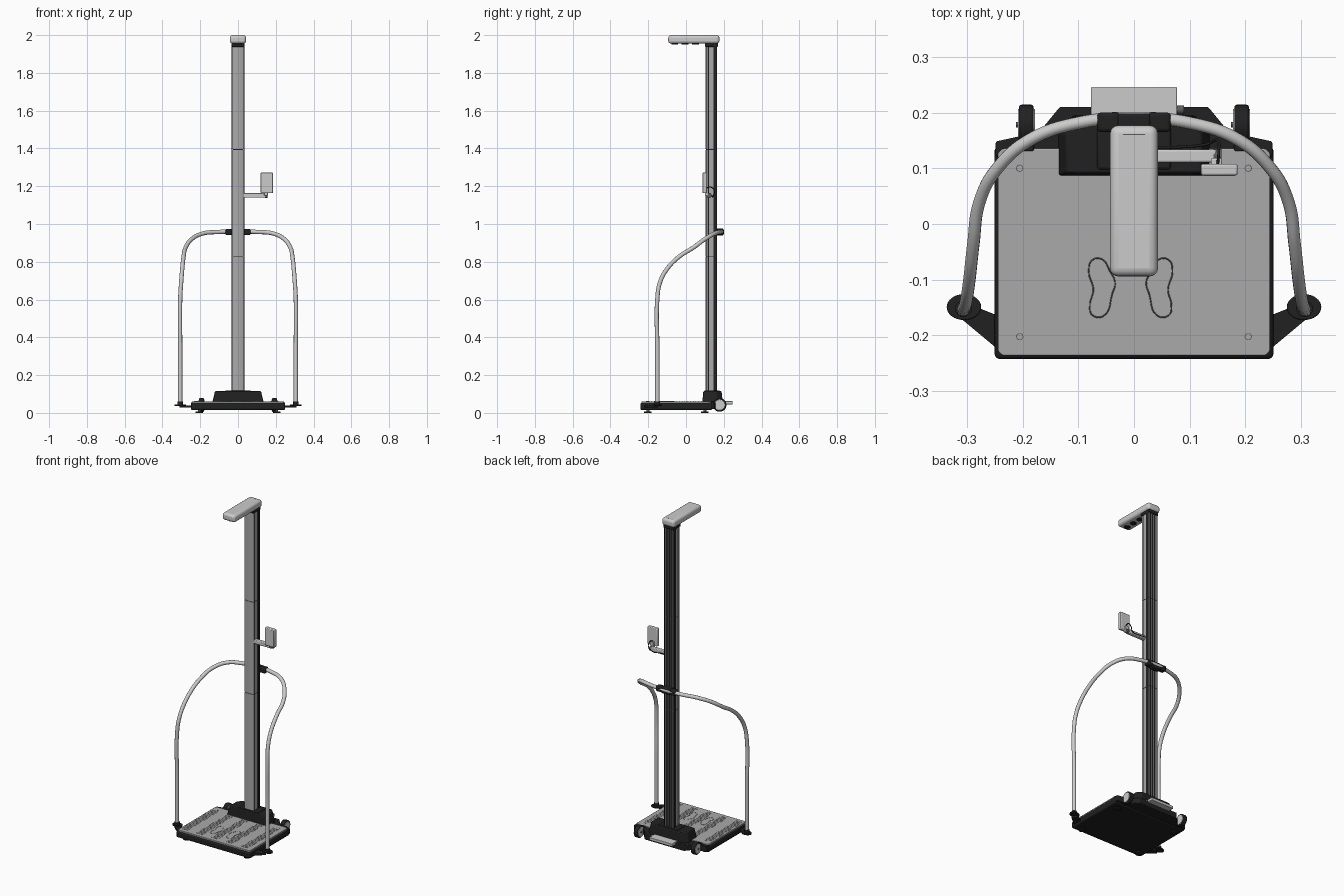
import bpy, bmesh, math
from mathutils import Vector

cube = bpy.data.objects.get("Cube")
if cube:
    bpy.data.objects.remove(cube, do_unlink=True)


def material(name, value):
    m = bpy.data.materials.new(name)
    m.use_nodes = True
    m.diffuse_color = (value, value, value, 1)
    m.node_tree.nodes["Principled BSDF"].inputs["Base Color"].default_value = (value, value, value, 1)
    return m


BLACK = material("black plastic", 0.015)
GREY = material("brushed grey", 0.4)
LIGHT = material("light grey", 0.6)
DARK = material("dark grey", 0.11)


def finish(name, bm, mat, bevel=0, segments=2):
    bmesh.ops.recalc_face_normals(bm, faces=bm.faces)
    mesh = bpy.data.meshes.new(name)
    bm.to_mesh(mesh)
    bm.free()
    mesh.materials.append(mat)
    ob = bpy.data.objects.new(name, mesh)
    bpy.context.collection.objects.link(ob)
    if bevel:
        mod = ob.modifiers.new("soft edges", "BEVEL")
        mod.width, mod.segments = bevel, segments
    bpy.ops.object.select_all(action="DESELECT")
    ob.select_set(True)
    bpy.context.view_layer.objects.active = ob
    bpy.ops.object.shade_smooth_by_angle(angle=math.radians(35))
    return ob


def add_box(bm, lo, hi):
    verts = bmesh.ops.create_cube(bm, size=1)["verts"]
    for v in verts:
        v.co = Vector([a + (b - a) * (c + 0.5) for a, b, c in zip(lo, hi, v.co)])


def box(name, lo, hi, mat, bevel=0, segments=2):
    bm = bmesh.new()
    add_box(bm, lo, hi)
    return finish(name, bm, mat, bevel, segments)


def prism(name, points, z0, z1, mat, bevel=0, segments=2, top_scale=1, pivot=(0, 0)):
    """Extrude a plan outline upward, optionally tapering to the pivot."""
    bm = bmesh.new()
    low = [bm.verts.new((x, y, z0)) for x, y in points]
    p = Vector(pivot)
    high = []
    for x, y in points:
        q = p + (Vector((x, y)) - p) * top_scale
        high.append(bm.verts.new((q.x, q.y, z1)))
    bm.faces.new(low)
    bm.faces.new(high)
    n = len(points)
    for i in range(n):
        bm.faces.new((low[i], low[(i + 1) % n], high[(i + 1) % n], high[i]))
    return finish(name, bm, mat, bevel, segments)


def mirrored(half):
    return half + [(-x, y) for x, y in reversed(half)]


def cylinder(name, center, radius, depth, mat, axis="Z", bevel=0, sides=32, stretch=1):
    bm = bmesh.new()
    bmesh.ops.create_cone(bm, cap_ends=True, segments=sides, radius1=radius, radius2=radius, depth=depth)
    for v in bm.verts:
        x, y, z = v.co
        v.co = Vector((z, x, y) if axis == "X" else (x, y * stretch, z)) + Vector(center)
    return finish(name, bm, mat, bevel)


def tube(name, points, radius, mat, closed=False, kind="BEZIER"):
    curve = bpy.data.curves.new(name, "CURVE")
    curve.dimensions = "3D"
    curve.bevel_depth, curve.bevel_resolution = radius, 4
    curve.resolution_u, curve.use_fill_caps = 8, True
    s = curve.splines.new("BEZIER")
    s.bezier_points.add(len(points) - 1)
    for bp, co in zip(s.bezier_points, points):
        bp.co = co
        bp.handle_left_type = bp.handle_right_type = "AUTO"
    s.use_cyclic_u = closed
    curve.materials.append(mat)
    ob = bpy.data.objects.new(name, curve)
    bpy.context.collection.objects.link(ob)
    return ob


# Weighing platform
box("platform_base", (-0.25, -0.242, 0.015), (0.25, 0.14, 0.053), BLACK, 0.008)
prism("platform_plate", mirrored([(0.236, -0.236), (0.244, -0.228), (0.244, 0.127), (0.236, 0.135)]),
      0.05, 0.061, GREY, 0.002)

# Raised anti-slip ribs in five columns
ribs = bmesh.new()
for col in range(5):
    x = -0.213 + col * 0.1018
    for row in range(21):
        y = -0.21 + row * 0.0146
        add_box(ribs, (x - 0.021, y - 0.0013, 0.06), (x + 0.021, y + 0.0013, 0.0625))
finish("anti_slip_ribs", ribs, GREY)

# Outlined footprints on the plate
foot = [(0.043, -0.165), (0.063, -0.163), (0.067, -0.145), (0.061, -0.118), (0.069, -0.085),
        (0.063, -0.065), (0.046, -0.063), (0.031, -0.085), (0.022, -0.105), (0.027, -0.125)]
for side, label in ((1, "left"), (-1, "right")):
    shift = 0 if side > 0 else -0.012
    tube(label + "_footprint", [(side * x + shift, y, 0.061) for x, y in foot], 0.0012, DARK, True)

# Adjustable feet and plate screws
for side, label in ((1, "left"), (-1, "right")):
    for y, end in ((-0.202, "front"), (0.1, "rear")):
        x = side * 0.205
        cylinder(f"{label}_{end}_foot", (x, y, 0.004), 0.02, 0.008, BLACK)
        cylinder(f"{label}_{end}_foot_stem", (x, y, 0.012), 0.008, 0.016, DARK)
        cylinder(f"{label}_{end}_screw_rim", (x, y, 0.061), 0.0065, 0.002, DARK)
        cylinder(f"{label}_{end}_screw", (x, y, 0.0615), 0.005, 0.002, GREY)

# Rear chassis and column housing
prism("rear_chassis", mirrored([(0.248, 0.12), (0.248, 0.148), (0.17, 0.165), (0.133, 0.21)]),
      0.02, 0.056, BLACK, 0.003)
prism("column_housing", mirrored([(0.137, 0.086), (0.137, 0.165), (0.11, 0.195)]),
      0.05, 0.115, BLACK, 0.004, 2, 0.89, (0, 0.135))
box("housing_collar", (-0.066, 0.098, 0.1), (0.066, 0.178, 0.119), BLACK, 0.004)

# Release pedal at the back
box("rear_pedal", (-0.077, 0.19, 0.045), (0.077, 0.246, 0.062), LIGHT, 0.002)
cylinder("pedal_knob", (0.083, 0.205, 0.053), 0.008, 0.014, DARK, "X")

# Transport wheels
for side, label in ((1, "left"), (-1, "right")):
    x = side * 0.193
    cylinder(label + "_wheel", (x, 0.178, 0.042), 0.036, 0.026, BLACK, "X", 0.004)
    cylinder(label + "_wheel_hub", (x, 0.178, 0.042), 0.029, 0.03, LIGHT, "X", 0.002)
    box(label + "_wheel_bracket", (x - 0.014, 0.13, 0.025), (x + 0.014, 0.185, 0.062), BLACK, 0.003)
    cylinder(label + "_axle_nut", (x - 0.016, 0.178, 0.042), 0.006, 0.006, DARK, "X", sides=6)

# Telescopic mast: grooved extrusion with dark inlays
outline = mirrored([(0.024, 0.104), (0.031, 0.108), (0.031, 0.117), (0.0285, 0.118), (0.0285, 0.121),
                    (0.031, 0.122), (0.031, 0.16), (0.027, 0.165), (0.021, 0.165), (0.021, 0.156),
                    (0.011, 0.156), (0.011, 0.165), (0.006, 0.165), (0.006, 0.154)])
for z0, z1, label in ((0.1, 0.828, "lower"), (0.831, 1.393, "middle"), (1.396, 1.945, "upper")):
    prism(label + "_mast", outline, z0, z1, GREY)
box("mast_core", (-0.029, 0.107, 0.1), (0.029, 0.158, 1.945), BLACK)
for side, label in ((1, "left"), (-1, "right")):
    lo, hi = sorted((side * 0.031, side * 0.0335))
    box(label + "_mast_trim", (lo, 0.145, 0.11), (hi, 0.163, 1.945), BLACK)

# Measuring head
box("head_collar", (-0.034, 0.1, 1.938), (0.034, 0.17, 1.96), BLACK, 0.003)
head = box("measuring_head", (-0.043, -0.094, 1.955), (0.043, 0.177, 2.0), LIGHT, 0.015, 4)
box("head_slot", (-0.02, 0.1715, 1.9995), (0.02, 0.1735, 2.0003), DARK).location.y = -0.012
for i in range(3):
    cylinder(f"sensor_{i + 1}", (0, -0.06 + i * 0.055, 1.954), 0.018, 0.006, BLACK)

# Handrail bent round the mast
half = [(0.306, -0.152, 0.04), (0.306, -0.152, 0.35), (0.306, -0.152, 0.6), (0.301, -0.138, 0.69),
        (0.295, -0.098, 0.765), (0.288, -0.035, 0.828), (0.277, 0.04, 0.876), (0.245, 0.1, 0.92),
        (0.185, 0.152, 0.95), (0.1, 0.181, 0.958)]
rail = half + [(0, 0.19, 0.96)] + [(-x, y, z) for x, y, z in reversed(half)]
tube("handrail", rail, 0.0112, LIGHT)
box("rail_clamp", (-0.03, 0.158, 0.938), (0.03, 0.198, 0.976), BLACK, 0.005)
for side, label in ((1, "left"), (-1, "right")):
    lo, hi = sorted((side * 0.025, side * 0.066))
    box(label + "_clamp_grip", (lo, 0.165, 0.942), (hi, 0.2, 0.974), BLACK, 0.006)
    cylinder(label + "_rail_flange", (side * 0.305, -0.149, 0.041), 0.031, 0.008, BLACK, bevel=0.002, stretch=0.75)
    cylinder(label + "_rail_socket", (side * 0.306, -0.152, 0.05), 0.015, 0.022, BLACK)
    arm = [(0.285, -0.148), (0.31, -0.17), (0.25, -0.22), (0.24, -0.22), (0.24, -0.162), (0.25, -0.162)]
    prism(label + "_rail_arm", [(side * x, y) for x, y in arm], 0.028, 0.04, BLACK)

# Display terminal on its arm
box("display_arm", (0.028, 0.11, 1.139), (0.148, 0.134, 1.163), LIGHT, 0.004)
cylinder("arm_joint", (0.15, 0.122, 1.151), 0.0125, 0.014, DARK, "X")
box("display_post", (0.138, 0.1, 1.15), (0.158, 0.118, 1.19), LIGHT, 0.003)
box("display_case", (0.12, 0.087, 1.163), (0.186, 0.108, 1.272), LIGHT, 0.004)
box("display_screen", (0.125, 0.0865, 1.169), (0.181, 0.0885, 1.267), LIGHT)
tube("display_cable", [(0.15, 0.106, 1.19), (0.152, 0.13, 1.196), (0.15, 0.15, 1.175),
                       (0.13, 0.143, 1.147), (0.08, 0.138, 1.147), (0.03, 0.138, 1.15)], 0.0025, BLACK)
